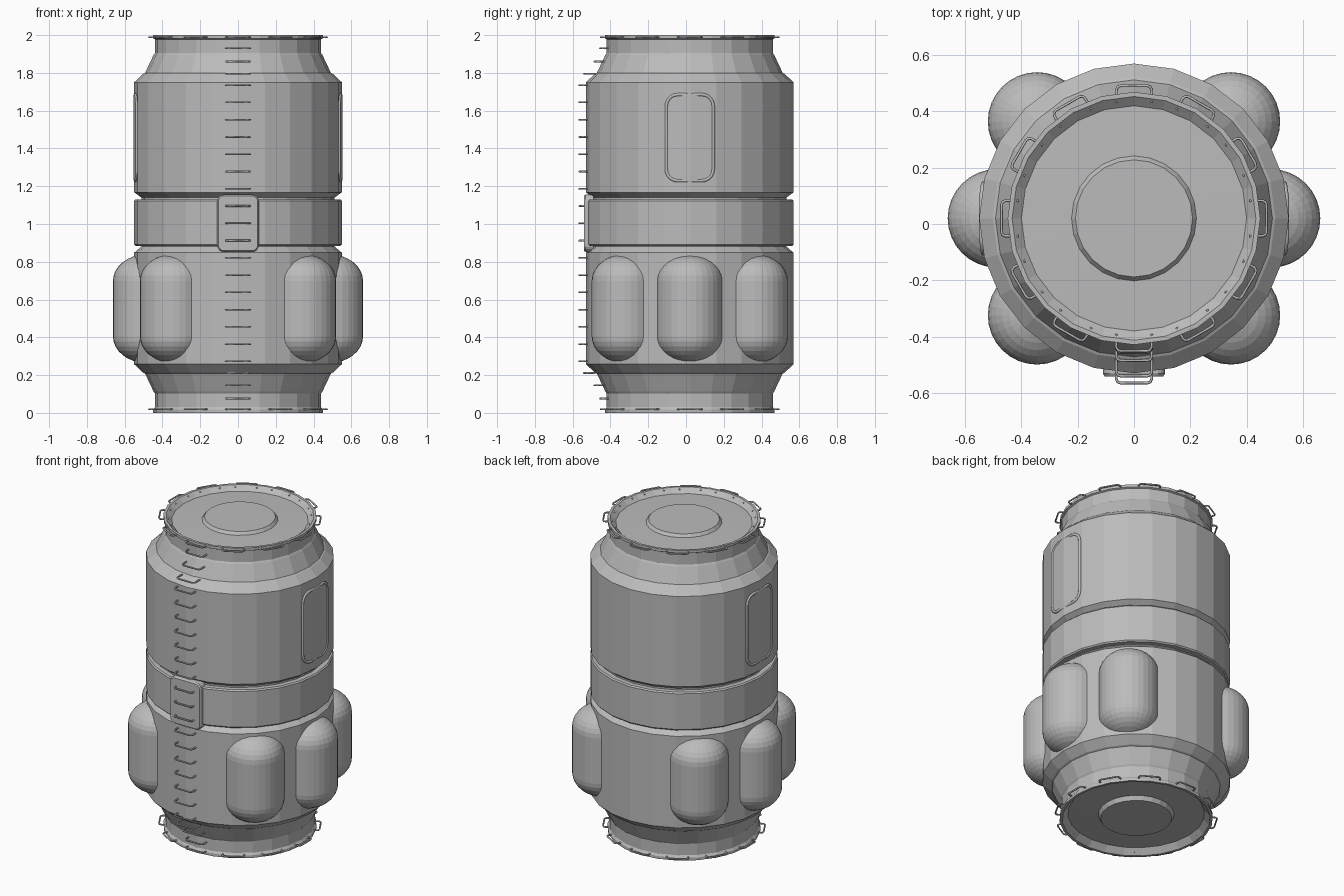
import bpy, bmesh, math
from mathutils import Matrix, Vector

if "Cube" in bpy.data.objects:
    bpy.data.objects.remove(bpy.data.objects["Cube"])

CY = 0.02          # hull axis sits slightly behind the origin
SIDES = 24
grey = bpy.data.materials.new("hull_grey")
grey.diffuse_color = (0.5, 0.5, 0.5, 1)
grey.use_nodes = True
grey.node_tree.nodes["Principled BSDF"].inputs["Base Color"].default_value = grey.diffuse_color


def add(name, mesh, matrix=Matrix()):
    ob = bpy.data.objects.new(name, mesh)
    ob.matrix_world = matrix
    bpy.context.collection.objects.link(ob)
    if not mesh.materials:
        mesh.materials.append(grey)
    return ob


def finish(name, bm, matrix=Matrix()):
    bmesh.ops.recalc_face_normals(bm, faces=bm.faces)
    me = bpy.data.meshes.new(name)
    bm.to_mesh(me)
    bm.free()
    return add(name, me, matrix)


def lathe(name, profile, closed=False):
    bm = bmesh.new()
    vs = [bm.verts.new((r, 0, z)) for r, z in profile]
    pairs = list(zip(vs, vs[1:])) + ([(vs[-1], vs[0])] if closed else [])
    es = [bm.edges.new(p) for p in pairs]
    bmesh.ops.spin(bm, geom=vs + es, cent=(0, 0, 0), axis=(0, 0, 1),
                   angle=2 * math.pi, steps=SIDES)
    bmesh.ops.remove_doubles(bm, verts=bm.verts, dist=1e-4)
    return finish(name, bm, Matrix.Translation((0, CY, 0)))


def tube_mesh(name, pts, radius, cyclic=False):
    cu = bpy.data.curves.new(name, 'CURVE')
    cu.dimensions = '3D'
    cu.bevel_depth = radius
    cu.bevel_resolution = 1
    cu.use_fill_caps = True
    sp = cu.splines.new('POLY')
    sp.points.add(len(pts) - 1)
    for p, co in zip(sp.points, pts):
        p.co = (*co, 1)
    sp.use_cyclic_u = cyclic
    tmp = bpy.data.objects.new(name, cu)
    bpy.context.collection.objects.link(tmp)
    bpy.context.view_layer.update()
    me = bpy.data.meshes.new_from_object(tmp.evaluated_get(bpy.context.evaluated_depsgraph_get()))
    bpy.data.objects.remove(tmp)
    me.materials.clear()
    me.materials.append(grey)
    return me


def rounded_rect(hw, hh, r, steps=5):
    pts = []
    for sx, sy, start in ((1, 1, 0), (-1, 1, 90), (-1, -1, 180), (1, -1, 270)):
        for i in range(steps + 1):
            a = math.radians(start + 90 * i / steps)
            pts.append((sx * (hw - r) + r * math.cos(a), sy * (hh - r) + r * math.sin(a)))
    return pts


# Hull: end dishes, necks, shoulders and the recessed waist
end = [(0, 1.995), (0.208, 1.995), (0.222, 1.977), (0.40, 1.972), (0.433, 2.0),
       (0.449, 2.0), (0.449, 1.983), (0.44, 1.978), (0.44, 1.905), (0.447, 1.895),
       (0.492, 1.80), (0.502, 1.795), (0.55, 1.75)]
upper = end + [(0.55, 1.168), (0.512, 1.14), (0.512, 1.0)]
lower = [(0.512, 0.88), (0.55, 0.848)] + [(r, 2.008 - z) for r, z in reversed(end)]
lower = [(r, max(z, 0)) if z > 0.03 else (r, z - 0.008) for r, z in lower]
lathe("hull", upper + lower)

# Waist belt and its front plate
lathe("waist_belt", [(0.50, 1.13), (0.543, 1.13), (0.55, 1.122), (0.55, 0.892),
                     (0.543, 0.884), (0.50, 0.884)], closed=True)
bm = bmesh.new()
outer = [(x, z) for x, z in rounded_rect(0.11, 0.151, 0.035)]
rings = []
for pts, y in ((outer, -0.49), (outer, -0.532), (rounded_rect(0.104, 0.145, 0.03), -0.541)):
    rings.append([bm.verts.new((x, y, z + 1.004)) for x, z in pts])
n = len(outer)
for a, b in zip(rings, rings[1:]):
    for i in range(n):
        bm.faces.new((a[i], a[(i + 1) % n], b[(i + 1) % n], b[i]))
bm.faces.new(rings[0])
bm.faces.new(rings[-1])
finish("belt_plate", bm)

# Six storage pods: spheres stretched into capsules
bm = bmesh.new()
bmesh.ops.create_uvsphere(bm, u_segments=32, v_segments=16, radius=0.175)
bmesh.ops.bisect_plane(bm, geom=bm.verts[:] + bm.edges[:] + bm.faces[:],
                       plane_co=(0, 0, 0), plane_no=(0, 0, 1))
eq = [e for e in bm.edges if all(abs(v.co.z) < 1e-5 for v in e.verts)]
bmesh.ops.split_edges(bm, edges=eq)
for f in bm.faces:
    s = 1 if f.calc_center_median().z > 0 else -1
    for v in f.verts:
        v.tag = s > 0
for v in bm.verts:
    v.co.z = v.co.z * 0.80 + (0.147 if v.tag else -0.147)
loops = [e for e in bm.edges if e.is_boundary]
bmesh.ops.bridge_loops(bm, edges=loops)
pod = finish("pod_1", bm)
for i, deg in enumerate((0, 45, 135, 180, 225, 315)):
    a = math.radians(deg)
    m = Matrix.Translation((0.487 * math.cos(a), CY + 0.487 * math.sin(a), 0.552)) @ Matrix.Rotation(a, 4, 'Z')
    if i == 0:
        pod.matrix_world = m
    else:
        add(f"pod_{i + 1}", pod.data, m)

# U-shaped grip: origin on the outer bar, legs running back along +y
grip = tube_mesh("grip", [(-0.063, 0.06, 0), (-0.063, 0.014, 0), (-0.058, 0.004, 0), (-0.048, 0, 0),
                          (0.048, 0, 0), (0.058, 0.004, 0), (0.063, 0.014, 0), (0.063, 0.06, 0)], 0.005)

# Ladder rungs up the front
rungs = [(1.735 - i * 0.0914, -0.565) for i in range(17)]
for z, y in ((1.795, -0.54), (1.86, -0.485), (1.93, -0.455)):
    rungs += [(z, y), (2.006 - z, y)]
for i, (z, y) in enumerate(rungs):
    add(f"ladder_rung_{i + 1}", grip, Matrix.Translation((0, y, z)))

# Handholds around both end rims
for label, z in (("top", 1.989), ("bottom", 0.019)):
    for i in range(12):
        m = (Matrix.Translation((0, CY, z)) @ Matrix.Rotation(math.radians(30 * i), 4, 'Z')
             @ Matrix.Translation((0, -0.471, 0)))
        add(f"{label}_handhold_{i + 1}", grip, m)

# Side windows: frame and thin pane folded over the two side facets
slope = math.tan(math.radians(7.5))


def wrap(y, z, lift):
    return Vector((0.55 + lift - abs(y) * slope, y, z + 1.457))


half = rounded_rect(0.124, 0.228, 0.06)
frame = tube_mesh("window_frame", [wrap(y, z, 0.001) for y, z in half], 0.009, True)
bm = bmesh.new()
for s in (1, -1):
    side = [(y, z) for y, z in half if y * s > 0]
    ys = side + [(0, 0.228), (0, -0.228)]
    ys.sort(key=lambda p: math.atan2(p[1], p[0] * s - 0.05))
    bm.faces.new([bm.verts.new(wrap(y, z, 0.004)) for y, z in ys])
bmesh.ops.remove_doubles(bm, verts=bm.verts, dist=1e-5)
pane = finish("right_window_pane", bm, Matrix.Translation((0, CY, 0)))
left = Matrix.Translation((0, CY, 0)) @ Matrix.Rotation(math.pi, 4, 'Z')
add("left_window_pane", pane.data, left)
add("right_window_frame", frame, Matrix.Translation((0, CY, 0)))
add("left_window_frame", frame, left)
